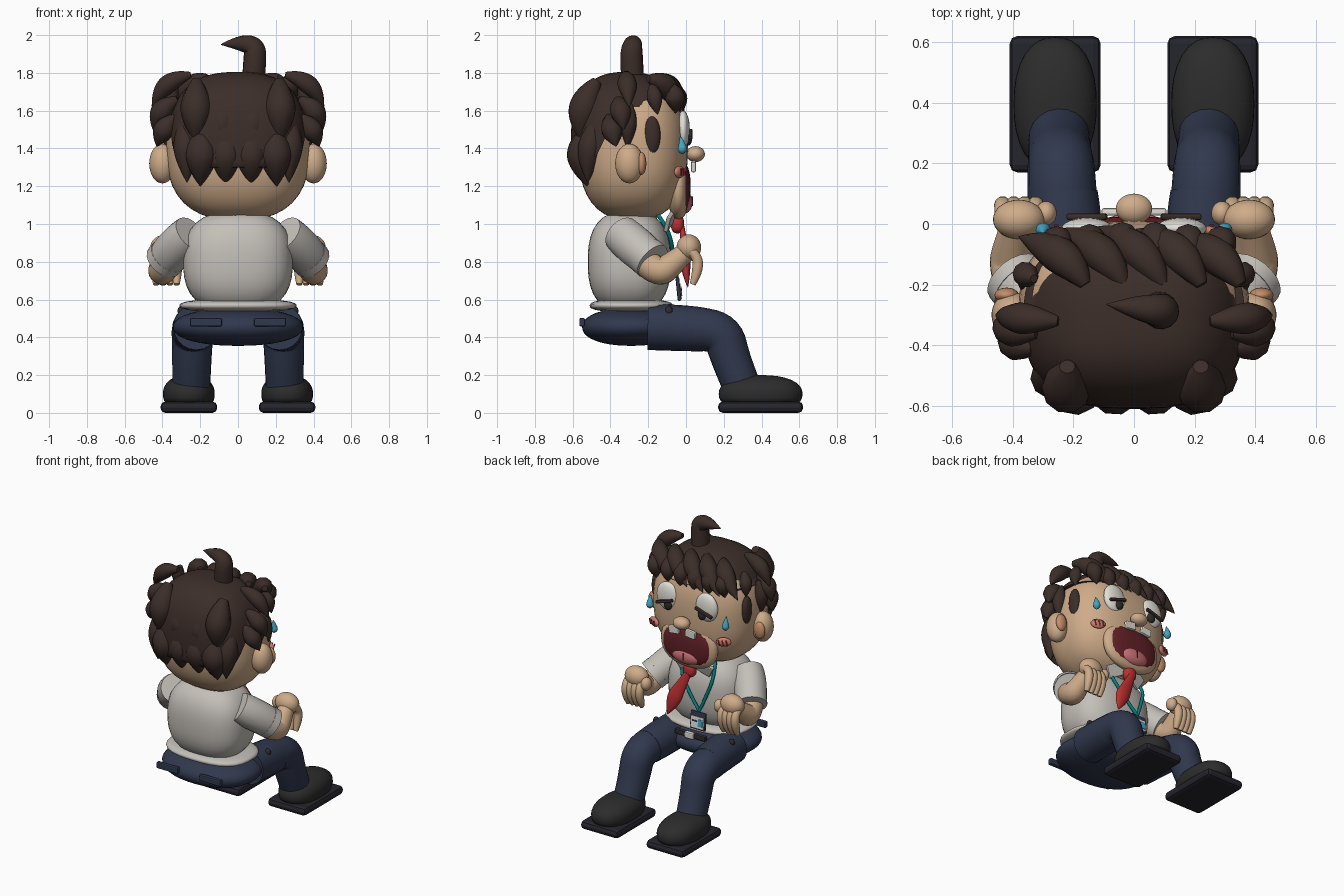
import bpy, math
from mathutils import Vector, Matrix

if "Cube" in bpy.data.objects:
    bpy.data.objects.remove(bpy.data.objects["Cube"])

MATS = {}
COL = dict(skin=(.62, .41, .25), hair=(.045, .027, .022), shirt=(.55, .52, .48), navy=(.03, .04, .075),
           shoe=(.025, .025, .025), sole=(.018, .018, .026), white=(.75, .74, .68), mouth=(.12, .015, .02),
           tongue=(.6, .17, .18), red=(.5, .03, .03), teal=(.0, .22, .22), blue=(.06, .38, .55),
           blush=(.6, .2, .15), ear=(.55, .27, .14))


def finish(ob, name, col, smooth=True):
    ob.name = name
    if col not in MATS:
        MATS[col] = bpy.data.materials.new(col)
        MATS[col].diffuse_color = (*COL[col], 1)
    ob.data.materials.clear()
    ob.data.materials.append(MATS[col])
    for p in ob.data.polygons:
        p.use_smooth = smooth
    return ob


def blob(name, col, c, r, p=2.0, rot=(0, 0, 0), seg=32, cut=None):
    """Superellipsoid; p=2 is an ellipsoid, larger is boxier. cut(v) moves points to flatten a side."""
    bpy.ops.mesh.primitive_uv_sphere_add(segments=seg, ring_count=seg // 2)
    ob = bpy.context.object
    for v in ob.data.vertices:
        n = sum(abs(k) ** p for k in v.co) ** (1 / p)
        v.co = Vector(k / n * s for k, s in zip(v.co, r))
        if cut:
            v.co = cut(v.co)
    ob.location, ob.rotation_euler = c, rot
    return finish(ob, name, col)


def box(name, col, c, size, rot=(0, 0, 0), bev=.008):
    bpy.ops.mesh.primitive_cube_add(size=1, location=c, rotation=rot)
    ob = bpy.context.object
    ob.data.transform(Matrix.Diagonal((*size, 1)))
    m = ob.modifiers.new("bevel", "BEVEL")
    m.width, m.segments = bev, 2
    return finish(ob, name, col, False)


def tube(name, col, pts, radii, res=5, order=3):
    """Tapered tube through a few control points."""
    cu = bpy.data.curves.new(name, "CURVE")
    cu.dimensions, cu.bevel_depth, cu.bevel_resolution = "3D", 1, res
    cu.use_fill_caps, cu.resolution_u = True, 6
    sp = cu.splines.new("NURBS")
    sp.points.add(len(pts) - 1)
    for q, p, r in zip(sp.points, pts, radii):
        q.co, q.radius = (*p, 1), r
    sp.order_u, sp.use_endpoint_u = min(order, len(pts)), True
    ob = bpy.data.objects.new(name, cu)
    bpy.context.collection.objects.link(ob)
    bpy.ops.object.select_all(action="DESELECT")
    ob.select_set(True)
    bpy.context.view_layer.objects.active = ob
    bpy.ops.object.convert(target="MESH")
    ob = finish(bpy.context.object, name, col)
    bpy.ops.object.shade_smooth_by_angle(angle=math.radians(50))
    return ob


def lock(name, a, b, w, bulge=(0, 0, 0)):
    """Leaf-shaped hair lock from a to b."""
    a, b, k = Vector(a), Vector(b), Vector(bulge)
    pts = [a, a.lerp(b, .25) + k, a.lerp(b, .65) + k, b]
    tube(name, "hair", pts, [w * .35, w * 1.1, w * 1.1, .002], 3)


# head and hair cap
blob("head", "skin", (0, -.28, 1.4), (.38, .29, .38), 2.5, seg=48)


def trim(v):
    y = v.y - .31
    floor = 1.62 if y > -.34 else 1.62 - min(1, (-.34 - y) / .16) * .32
    v.z = max(v.z, floor - 1.42)
    return v


blob("hair_cap", "hair", (0, -.315, 1.42), (.365, .295, .385), 2.6, seg=64, cut=trim)
# back locks in two layers
for i in range(4):
    x = -.2 + i * .135
    lock("nape_lock", (x * .95, -.53, 1.5), (x, -.525, 1.2), .08, (0, -.015, 0))
for s in (-1, 1):
    lock("back_lock", (s * .22, -.47, 1.76), (s * .225, -.55, 1.43), .075, (0, -.035, 0))
    lock("back_lock", (s * .08, -.5, 1.68), (s * .08, -.55, 1.36), .07, (0, -.01, 0))
    lock("back_side_lock", (s * .28, -.46, 1.56), (s * .27, -.52, 1.22), .06, (0, -.02, 0))
    # side tufts
    lock("side_tuft", (s * .25, -.32, 1.79), (s * .455, -.3, 1.62), .047, (s * .03, 0, .025))
    lock("side_tuft", (s * .32, -.36, 1.66), (s * .45, -.33, 1.5), .052, (s * .025, 0, .01))
    lock("side_tuft", (s * .33, -.41, 1.57), (s * .43, -.37, 1.41), .052, (s * .015, 0, 0))
    lock("side_tuft", (s * .33, -.18, 1.74), (s * .37, -.15, 1.58), .038, (s * .01, 0, 0))
    lock("ear_lock", (s * .36, -.3, 1.64), (s * .375, -.31, 1.4), .04, (s * .015, 0, 0))
    blob("sideburn", "hair", (s * .355, -.18, 1.47), (.03, .045, .1))
    # ears
    blob("ear", "skin", (s * .4, -.3, 1.32), (.07, .075, .105))
    blob("inner_ear", "ear", (s * .42, -.235, 1.32), (.04, .025, .06))
# fringe swept to one side
for i in range(5):
    x = -.16 + i * .128
    lock("fringe_lock", (x, -.2, 1.77), (x - .22, -.01 - .008 * (i - 2) ** 2, 1.6), .056, (.015, .025, .03))
for i in range(6):
    x = -.24 + i * .108
    lock("fringe_under_lock", (x, -.09, 1.74), (x - .03, -.02 - .014 * abs(i - 2.5), 1.585), .048, (0, .015, 0))
# cowlick
tube("cowlick", "hair", [(.08, -.28, 1.74), (.09, -.29, 1.87), (.09, -.285, 1.945), (.0, -.275, 1.96), (-.09, -.265, 1.95)],
     [.06, .062, .055, .04, .002])

# face
blob("nose", "skin", (0, .05, 1.37), (.06, .05, .042))
blob("lip_rim", "skin", (0, -.04, 1.19), (.22, .06, .165), 2.3)
blob("mouth", "mouth", (0, -.03, 1.19), (.2, .055, .145), 2.4)
blob("tongue", "tongue", (0, -.01, 1.115), (.115, .045, .06))
box("tongue_groove", "mouth", (0, .033, 1.12), (.008, .01, .05), bev=.002)
for s in (-1, 1):
    box("tooth", "white", (s * .065, .04, 1.305), (.08, .025, .055), (0, s * .12, 0))
    blob("eye", "white", (s * .155, -.015, 1.5), (.085, .035, .1))
    blob("pupil", "shoe", (s * .135, .012, 1.45), (.03, .02, .035))
    box("eyelid", "hair", (s * .155, .024, 1.475), (.14, .022, .022), (0, s * .3, 0))
    blob("cheek", "blush", (s * .275, -.035, 1.275), (.05, .02, .032), rot=(0, 0, -s * .45))
    for k in (-1, 0, 1):
        box("blush_line", "red", (s * (.28 + k * .024), -.016 - k * .01, 1.275), (.006, .008, .04), (0, .3, 0), .002)
    # sweat drop
    tube("sweat_drop", "blue", [(s * .3, -.03, 1.465), (s * .3, -.02, 1.42), (s * .3, -.02, 1.385), (s * .3, -.02, 1.37)],
         [.002, .02, .028, .004])

# shirt body
blob("shirt", "shirt", (0, -.3, .8), (.29, .22, .27), 2.6, seg=40)
tube("neck", "skin", [(0, -.28, .95), (0, -.28, 1.1)], [.13, .13])
blob("shirt_hem", "shirt", (0, -.29, .568), (.31, .22, .035), 2.6)
for s in (-1, 1):
    box("collar_flap", "shirt", (s * .085, -.085, 1.02), (.12, .025, .09), (-.35, s * .45, -s * .3))
    # arms
    sleeve = [(s * .25, -.345, .95), (s * .32, -.28, .89), (s * .385, -.185, .81)]
    tube("sleeve", "shirt", sleeve, [.1, .115, .1], 8)
    tube("sleeve_cuff", "shirt", [(s * .368, -.21, .832), (s * .393, -.178, .803)], [.105, .105], 8)
    tube("forearm", "skin", [(s * .37, -.24, .82), (s * .405, -.15, .73), (s * .4, -.07, .79), (s * .385, .01, .86)],
         [.07, .078, .065, .05], 8)
    blob("palm", "skin", (s * .38, .015, .875), (.085, .065, .07))
    for k in range(4):
        x = s * (.325 + k * .036)
        tube("finger", "skin", [(x, .02, .86), (x, .065, .83), (x, .06, .74), (x, .035, .68)], [.026, .028, .03, .016], 3)
    blob("thumb", "skin", (s * .29, .035, .85), (.035, .04, .045))

# tie, lanyard and badge
blob("tie_knot", "red", (0, -.045, 1.0), (.045, .035, .05), 2.4)
tie = tube("tie_blade", "red", [(0, -.04, .98), (.05, -.02, .88), (.11, .0, .76), (.14, .02, .665)], [.025, .04, .06, .003])
tie.data.transform(Matrix.Translation((0, -.0, 0)) @ Matrix.Diagonal((1, .5, 1, 1)))
for x in (-.16, .12):
    tube("lanyard", "teal", [(x * .8, -.15, 1.05), (x, -.09, .97), (x * .5 - .035, -.065, .83), (-.07, -.05, .72)], [.011] * 4, 2)
box("badge", "navy", (-.07, -.04, .655), (.12, .02, .125), (.1, 0, 0))
box("badge_card", "white", (-.07, -.029, .645), (.1, .006, .08), (.1, 0, 0), .002)
box("badge_photo", "blue", (-.095, -.025, .645), (.035, .006, .05), (.1, 0, 0), .002)
box("badge_line", "navy", (-.05, -.025, .655), (.04, .006, .01), (.1, 0, 0), .002)

# trousers
blob("hips", "navy", (0, -.29, .455), (.345, .26, .1), 2.2, seg=40)
box("belt_buckle", "white", (0, -.045, .53), (.07, .03, .045))
box("belt", "shoe", (0, -.055, .53), (.24, .03, .035))
for s in (-1, 1):
    box("back_pocket", "navy", (s * .17, -.55, .48), (.17, .03, .045))
    tube("thigh", "navy", [(s * .22, -.2, .455), (s * .225, 0, .45), (s * .235, .1, .44)], [.122, .124, .115], 8)
    tube("shin", "navy", [(s * .235, .05, .44), (s * .24, .19, .45), (s * .245, .24, .27), (s * .247, .3, .13)],
         [.115, .112, .103, .1], 8)
for s in (-1, 1):
    blob("pocket_stud", "shoe", (s * .3, -.09, .54), (.02, .02, .025))


# shoes
def flat(v):
    v.z = max(v.z, -.045)
    return v


for s in (-1, 1):
    blob("shoe", "shoe", (s * .26, .395, .1), (.137, .222, .1), 2.3, cut=flat)
    box("sole", "sole", (s * .26, .395, .03), (.3, .45, .06), bev=.025)

for m in bpy.data.materials:
    if m.users and not m.is_grease_pencil:
        m.use_nodes = True
        m.node_tree.nodes["Principled BSDF"].inputs["Base Color"].default_value = m.diffuse_color
